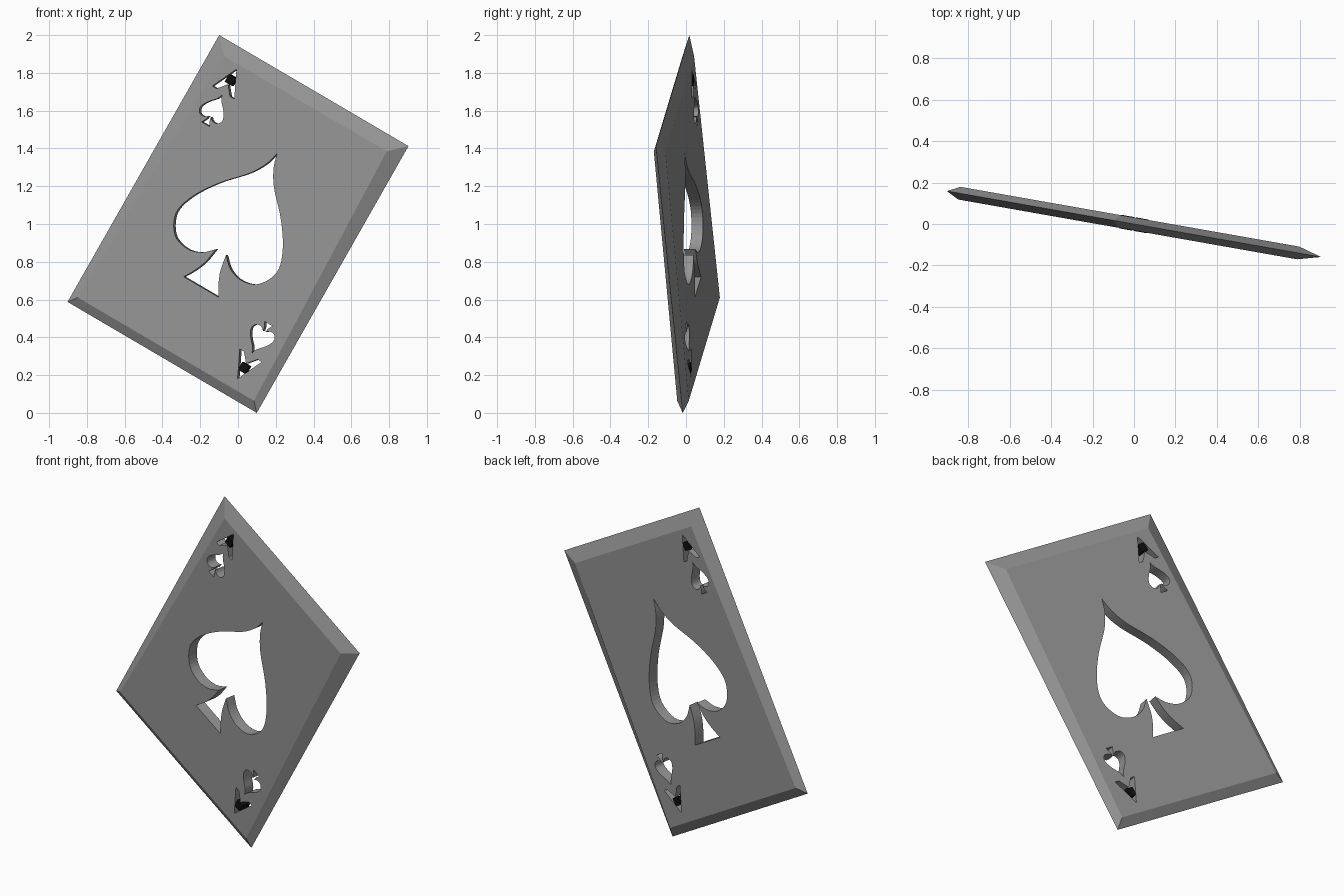
import bpy, bmesh, math
from mathutils import Matrix, Vector

if "Cube" in bpy.data.objects:
    bpy.data.objects.remove(bpy.data.objects["Cube"])

# Card is modelled upright (u = x, v = z), then leaned into its pose
POSE = (Matrix.Translation((0, 0, 1)) @ Matrix.Rotation(math.radians(-10), 4, 'Z')
        @ Matrix.Rotation(math.radians(30), 4, 'Y'))


def material(name, c):
    m = bpy.data.materials.new(name)
    m.diffuse_color = (c, c, c, 1)
    m.use_nodes = True
    m.node_tree.nodes["Principled BSDF"].inputs["Base Color"].default_value = m.diffuse_color
    return m


grey = material("card grey", 0.30)
black = material("plug black", 0.005)


def finish(name, bm, mat):
    bmesh.ops.recalc_face_normals(bm, faces=bm.faces)
    me = bpy.data.meshes.new(name)
    bm.to_mesh(me)
    bm.free()
    me.materials.append(mat)
    ob = bpy.data.objects.new(name, me)
    bpy.context.collection.objects.link(ob)
    return ob


def prism(name, pts, half, mat):
    bm = bmesh.new()
    rings = [[bm.verts.new((u, y, v)) for u, v in pts] for y in (-half, half)]
    for r in rings:
        bm.faces.new(r)
    n = len(pts)
    for i in range(n):
        j = (i + 1) % n
        bm.faces.new((rings[0][i], rings[0][j], rings[1][j], rings[1][i]))
    return finish(name, bm, mat)


def smooth_path(pts, steps=5):
    # Catmull-Rom through the points, sharp at both ends
    p = [Vector(q) for q in pts]
    p = [2 * p[0] - p[1]] + p + [2 * p[-1] - p[-2]]
    out = []
    for i in range(1, len(p) - 2):
        a, b, c, d = p[i - 1:i + 3]
        for s in range(steps):
            t = s / steps
            out.append(0.5 * (2 * b + (c - a) * t + (2 * a - 5 * b + 4 * c - d) * t * t
                              + (3 * b - a - 3 * c + d) * t ** 3))
    return [tuple(q) for q in out] + [tuple(pts[-1])]


# Spade outline: left half, then mirrored
lobe = smooth_path([(0, .431), (-.022, .356), (-.077, .265), (-.193, .138), (-.282, .003),
                    (-.313, -.115), (-.26, -.217), (-.17, -.247), (-.09, -.225), (-.031, -.172)])
stem = smooth_path([(-.031, -.172), (-.046, -.257), (-.073, -.325), (-.108, -.385)], 4)
left = lobe + stem[1:]
spade = left + [(-u, v) for u, v in reversed(left[1:])]


def place(pts, u0, v0, s=1, turn=1):
    return [(turn * (u * s + u0), turn * (v * s + v0)) for u, v in pts]


# Bevelled card: sharp rim in the middle, tapered faces front and back
bm = bmesh.new()
rim_pts = [(-.5875, -.8155), (.5875, -.8155), (.5875, .8155), (-.5875, .8155)]
face_pts = [(-.547, -.765), (.547, -.765), (.505, .735), (-.505, .735)]
rim = [bm.verts.new((u, 0, v)) for u, v in rim_pts]
for y in (-.031, .031):
    inner = [bm.verts.new((u, y, v)) for u, v in face_pts]
    bm.faces.new(inner)
    for i in range(4):
        j = (i + 1) % 4
        bm.faces.new((rim[i], rim[j], inner[j], inner[i]))
card = finish("card", bm, grey)

# Openings: large spade, and a small spade with a plain arrowhead in two corners
arrow = [(0, .072), (-.068, -.07), (-.042, -.07), (0, -.02), (.042, -.07), (.068, -.07)]
plug = [(-.022, -.022), (.022, -.022), (.022, .024), (-.022, .024)]
cutters = [prism("spade_cutter", spade, .2, grey)]
parts = [card]
for turn in (1, -1):
    cutters.append(prism("small_spade_cutter", place(spade, -.411, .458, .221, turn), .2, grey))
    cutters.append(prism("arrow_cutter", place(arrow, -.412, .636, 1, turn), .2, grey))
    parts.append(prism("corner_plug", place(plug, -.412, .641, 1, turn), .033, black))

for c in cutters:
    c.hide_render = True
    m = card.modifiers.new("cut", 'BOOLEAN')
    m.operation = 'DIFFERENCE'
    m.solver = 'EXACT'
    m.object = c

# Bake the openings and remove the cutters
dg = bpy.context.evaluated_depsgraph_get()
baked = bpy.data.meshes.new_from_object(card.evaluated_get(dg))
card.modifiers.clear()
card.data = baked
for c in cutters:
    bpy.data.objects.remove(c)

# Lean everything into the pose
for ob in parts:
    ob.data.transform(POSE)
    ob.data.update()
